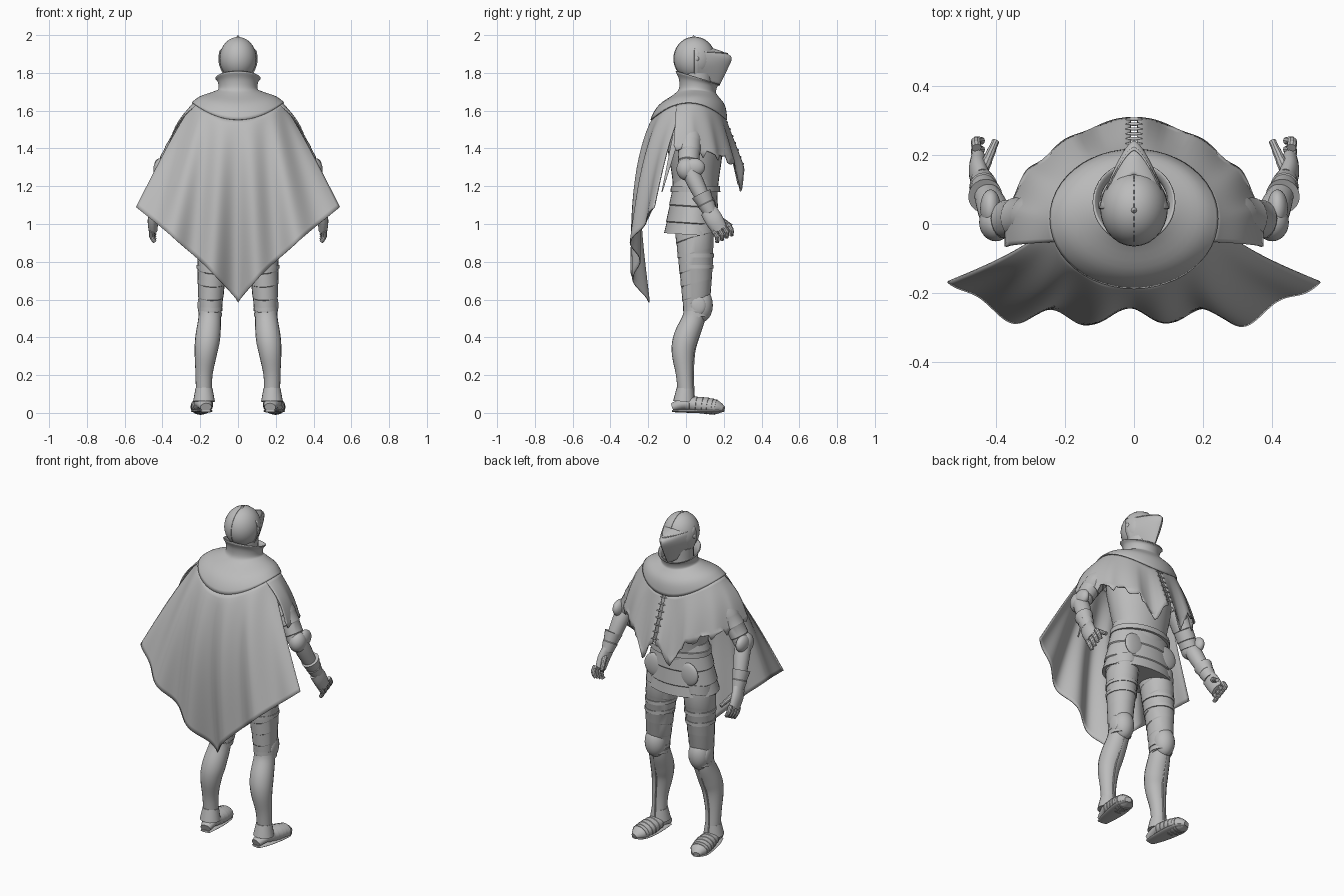
import bpy, bmesh, math, random
from mathutils import Vector, Matrix

random.seed(4)
default_cube = bpy.data.objects.get("Cube")
if default_cube:
    bpy.data.objects.remove(default_cube)

tone = (.5, .5, .5, 1)
grey = bpy.data.materials.new("plain_grey")
grey.use_nodes = True
grey.diffuse_color = tone
grey.node_tree.nodes["Principled BSDF"].inputs["Base Color"].default_value = tone


def finish(name, bm, pair=False, thick=0, sharp=40):
    """Turn a bmesh into a smooth object; pair mirrors it to the other side."""
    bmesh.ops.recalc_face_normals(bm, faces=bm.faces)
    for face in bm.faces:
        face.smooth = True
    for edge in bm.edges:
        if len(edge.link_faces) == 2 and edge.calc_face_angle(0) > math.radians(sharp):
            edge.smooth = False
    mesh = bpy.data.meshes.new(name)
    bm.to_mesh(mesh)
    bm.free()
    mesh.materials.append(grey)
    ob = bpy.data.objects.new(name, mesh)
    bpy.context.collection.objects.link(ob)
    if thick:
        ob.modifiers.new("thickness", 'SOLIDIFY').thickness = thick
    if pair:
        ob.modifiers.new("both_sides", 'MIRROR')


def spline(points, t):
    """Smooth curve through tuples of any length, t from 0 to 1."""
    last = len(points) - 1
    pos = min(max(t, 0), 1) * last
    i = min(int(pos), last - 1)
    s = pos - i
    before, start, end, after = (points[min(max(i + k, 0), last)] for k in (-1, 0, 1, 2))
    return [q + s / 2 * (r - p + s * (2 * p - 5 * q + 4 * r - w + s * (3 * (q - r) + w - p)))
            for p, q, r, w in zip(before, start, end, after)]


def sheet(name, surface, across, along, closed=False, cap=False, **options):
    """Grid of faces over surface(u, v)."""
    bm = bmesh.new()
    count = across if closed else across + 1
    rows = [[bm.verts.new(surface(i / across, j / along)) for i in range(count)]
            for j in range(along + 1)]
    for row, above in zip(rows, rows[1:]):
        for i in range(across):
            k = (i + 1) % count
            bm.faces.new((row[i], row[k], above[k], above[i]))
    if cap:
        bm.faces.new(rows[0])
        bm.faces.new(rows[-1])
    finish(name, bm, **options)


def loft(name, rings, deep=1, slope=0, smooth=0, sides=20, **options):
    """Tube through rings (x, y, z, radius); deep is depth per width, slope lifts the front."""
    if smooth:
        rings = [spline(rings, i / smooth) for i in range(smooth + 1)]
    last = len(rings) - 1

    def surface(u, v):
        i = round(v * last)
        x, y, z, radius = rings[i]
        ahead, behind = rings[min(i + 1, last)], rings[max(i - 1, 0)]
        tangent = (Vector(ahead[:3]) - Vector(behind[:3])).normalized()
        side = (Vector((1, 0, 0)) - tangent * tangent.x).normalized()
        front = tangent.cross(side) * deep
        angle = u * math.tau
        spoke = radius * (side * math.cos(angle) + front * math.sin(angle))
        return Vector((x, y, z + slope * spoke.y)) + spoke
    sheet(name, surface, sides, last, closed=True, cap=True, **options)


def lames(name, rings, plates, flare, **options):
    """Overlapping armour plates: a stepped tube."""
    steps = []
    for i in range(plates):
        for part, scale in ((0, 1), (.94, flare)):
            *centre, radius = spline(rings, (i + part) / plates)
            steps.append((*centre, radius * scale))
    loft(name, steps, sharp=25, **options)


def ball(name, centre, size, **options):
    bm = bmesh.new()
    bmesh.ops.create_uvsphere(bm, u_segments=28, v_segments=18, radius=1,
                              matrix=Matrix.Translation(centre) @ Matrix.Diagonal((*size, 1)))
    finish(name, bm, **options)


# Helmet with comb, finial, pivots and pointed visor
skull = Vector((0, .045, 1.875))
ball("helmet_skull", skull, (.098, .11, .115))
ball("helmet_comb", skull, (.004, .112, .117))
loft("helmet_finial", [(0, .04, 1.98, .014), (0, .04, 2, .001)])
ball("visor_pivot", skull + Vector((.095, .01, 0)), (.008, .014, .014), pair=True)
visor_levels = [(.085, .1, 1.93), (.097, .155, 1.91), (.102, .197, 1.88), (.1, .175, 1.82), (.065, .13, 1.73)]


def visor(u, v):
    s = 2 * u - 1
    width, reach, z = spline(visor_levels, v)
    return Vector((width * s, skull.y + reach * (1 - abs(s) ** 1.5), z + .03 * v * abs(s)))


def slit_rim(u, v):
    return visor(.1 + .8 * u, .3 + .04 * v) + Vector((0, .004, .002))


sheet("visor", visor, 24, 16, thick=.006)
sheet("eye_slit_rim", slit_rim, 20, 2, thick=.005)
loft("gorget", [(0, .05, 1.6, .1), (0, .06, 1.7, .08), (0, .06, 1.8, .08)], smooth=8)

# Standing collar and shoulder mantle
mantle_rings = [(.24, .015, 1.64), (.2, .03, 1.67), (.13, .05, 1.695),
                (.1, .06, 1.71), (.1, .065, 1.75), (.115, .065, 1.775)]


def mantle(u, v):
    radius, centre, z = spline(mantle_rings, v)
    x, y = math.cos(u * math.tau), math.sin(u * math.tau)
    sag, tilt = .09 * (1 - v) ** 3, .035 * v ** 3
    return Vector((radius * x, centre + radius * y * (.82 + .18 * v), z - sag * y * y - tilt * y))


sheet("collar_mantle", mantle, 48, 20, closed=True, thick=.006)


# Long pointed back cape with folds, flush with the mantle rim
def cape(u, v):
    s = 2 * u - 1
    a = abs(s)
    top = mantle(.75 + s / 4.2, .02)
    hem = Vector((.54 * s, -.225 - .055 * math.sin(math.pi * a) + .055 * a ** 4, .585 + .505 * a ** .85))
    p = top.lerp(hem, v)
    bulge = math.sin(math.pi * v ** .75)
    fold = .03 * v ** .8 * math.cos(15 * s + .5) * (1 - a ** 4)
    p.y += fold - .06 * bulge * (1 - .7 * a)
    p.z += .02 * bulge * a
    return p


sheet("back_cape", cape, 96, 30, thick=.006)

# Torn short cape over chest and arms, with strips hanging behind the arms
tears = [random.uniform(-.025, .025) for _ in range(37)]


def short_cape(u, v):
    top = mantle(.244 - .3 * u, .02)
    point = .15 * max(0, 1 - 8 * abs(u - .15))
    hem = Vector((.01 + .365 * math.sin(1.65 * u), .31 - .36 * u ** 1.5, 1.3 + .1 * u - point))
    p = top.lerp(hem, v)
    bulge = .02 * u * math.sin(math.pi * v)
    p += Vector((bulge, .016 * v * u * math.sin(24 * u), bulge))
    if v == 1:
        p.z += tears[round(u * 36)]
    return p


def torn_strip(u, v):
    taper = u * (1 - .9 * v)
    return (.23 + .07 * v, .055 * taper - .04 - .09 * v, 1.62 - .45 * v)


sheet("short_cape", short_cape, 36, 14, pair=True, thick=.006)
sheet("torn_strip", torn_strip, 4, 12, pair=True, thick=.006)

# Chest lacing
for i in range(7):
    knot = short_cape(0, (i + .5) / 7)
    ball("chest_lace", (0, knot.y, knot.z), (.025, .005, .005))

# Breastplate, belt and skirt plates
loft("breastplate", [(0, .04, 1, .16), (0, .05, 1.2, .16), (0, .05, 1.37, .19),
                     (0, .04, 1.5, .2), (0, .03, 1.6, .16)], deep=.75, smooth=20, sides=32)
skirt = [(0, .05, 1.24, .17), (0, .03, .94, .22)]
lames("skirt_plates", skirt, 4, 1.03, deep=.65, sides=36)
loft("belt", [(0, .05, 1.17, .188), (0, .05, 1.2, .186)], deep=.7, sides=32)
ball("hip_plate", (.11, .14, 1.07), (.07, .02, .07), pair=True)

# Legs: sloping thigh plates, straps, knees and greaves
thigh = [(.12, .045, .98, .09), (.14, .055, .72, .074), (.148, .055, .5, .056)]
lames("thigh_plates", thigh, 7, 1.03, deep=1.12, slope=.25, pair=True)
for t in (.3, .4, .85, .93):
    x, y, z, radius = spline(thigh, t)
    loft("leg_strap", [(x, y, z + rise, radius * 1.07) for rise in (-.01, .01)], deep=1.1, pair=True)
ball("knee_cop", (.147, .08, .57), (.062, .062, .09), pair=True)
ball("knee_wing", (.2, .065, .57), (.014, .04, .05), pair=True)
greave = [(.15, .05, .58, .056), (.15, .04, .5, .06), (.16, 0, .4, .066),
          (.17, -.016, .32, .06), (.18, -.008, .2, .045), (.18, 0, .08, .042)]
loft("greave", greave, smooth=24, pair=True)
loft("greave_ridge", [(x, y + radius, z, .005) for x, y, z, radius in greave[1:]],
     smooth=12, sides=8, pair=True)

# Armoured feet
foot = [(.17, -.07, .03, .03), (.18, 0, .05, .046), (.19, .09, .04, .055), (.2, .16, .03, .05), (.21, .2, .02, .02)]
loft("foot", foot, deep=.75, smooth=16, pair=True)
lames("foot_plates", foot[1:4], 6, 1.05, deep=.78, pair=True)
loft("sole", [(x, y, .01, radius) for x, y, z, radius in foot], deep=.2, smooth=12, pair=True)
loft("ankle_cuff", [(.18, -.01, .06, .058), (.18, -.005, .13, .045)], pair=True)

# Arms: shoulder plates, elbow, forearm and gauntlet cuff
upper_arm = [(.21, .02, 1.56, .06), (.31, .02, 1.43, .055), (.39, .01, 1.29, .046)]
forearm = [(.4, .01, 1.3, .042), (.41, .05, 1.22, .045), (.44, .12, 1.07, .03)]
lames("upper_arm_plates", upper_arm, 6, 1.05, deep=1.1, pair=True)
ball("elbow_cop", (.4, .005, 1.29), (.048, .055, .06), pair=True)
ball("elbow_wing", (.415, .045, 1.3), (.03, .055, .048), pair=True)
loft("forearm", forearm, smooth=12, pair=True)
lames("gauntlet_cuff", [(.44, .13, 1.06, .032), (.43, .08, 1.16, .046)], 2, 1.08, deep=1.1, pair=True)

# Hands
loft("palm", [(.44, .12, 1.07, .027), (.45, .15, 1.02, .028), (.45, .18, .97, .024)],
     deep=1.7, smooth=8, pair=True)
for i in range(4):
    y, z = .22 - .025 * i, 1 - .012 * i
    lames("finger", [(.455, y, z, .014), (.457, y + .02, z - .03, .013), (.44, y + .02, z - .06, .01)],
          4, 1.1, sides=10, pair=True)
lames("thumb", [(.435, .16, 1.04, .016), (.4, .24, .99, .01)], 3, 1.1, sides=10, pair=True)
